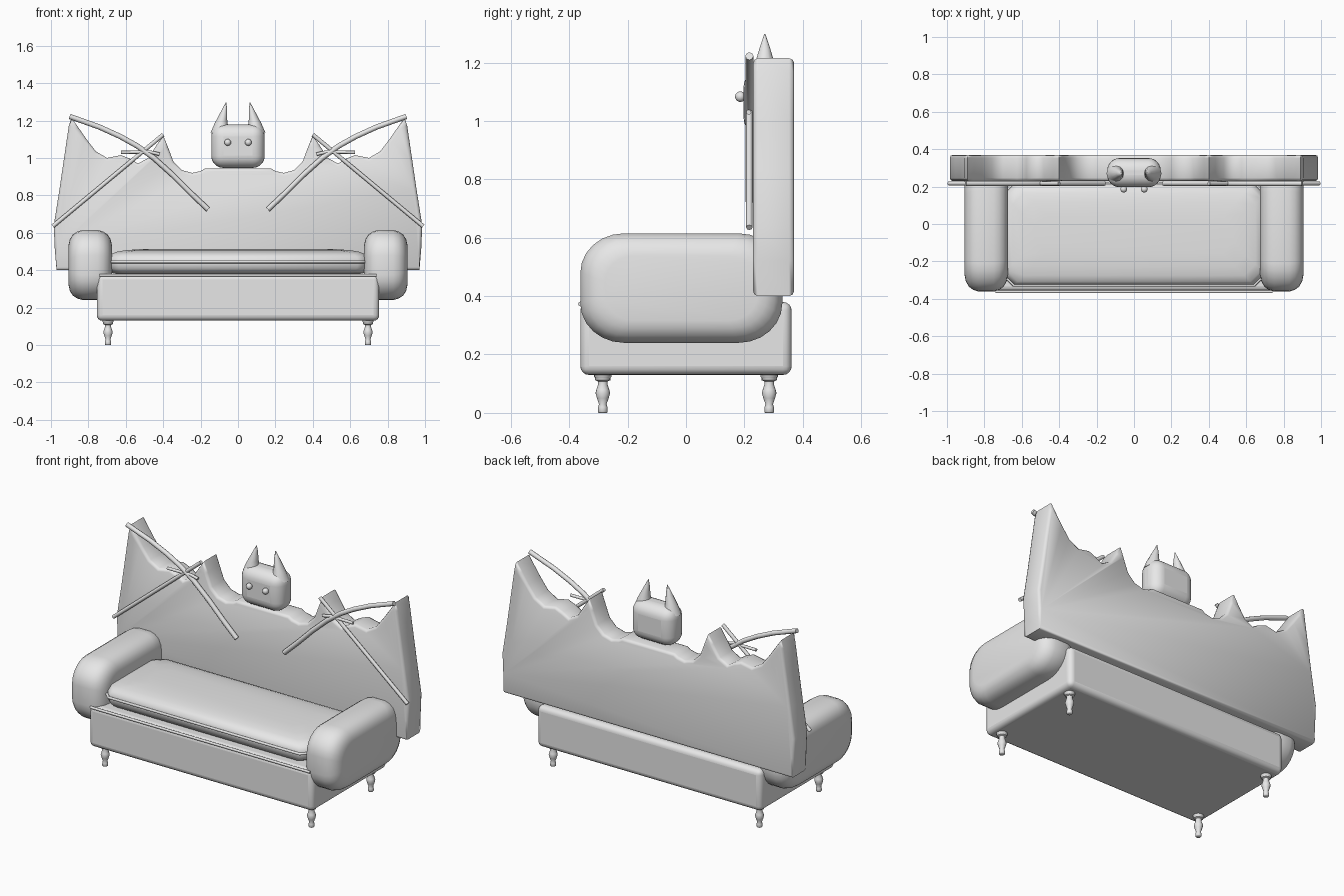
import bpy, bmesh, math
from mathutils import Vector

if "Cube" in bpy.data.objects:
    bpy.data.objects.remove(bpy.data.objects["Cube"])

grey = bpy.data.materials.new("plain_grey")
grey.diffuse_color = (0.8, 0.8, 0.8, 1)
grey.use_nodes = True
grey.node_tree.nodes["Principled BSDF"].inputs["Base Color"].default_value = grey.diffuse_color


def add(name, bm, angle=60):
    bmesh.ops.recalc_face_normals(bm, faces=bm.faces)
    me = bpy.data.meshes.new(name)
    bm.to_mesh(me)
    bm.free()
    ob = bpy.data.objects.new(name, me)
    bpy.context.collection.objects.link(ob)
    me.materials.append(grey)
    bpy.ops.object.select_all(action='DESELECT')
    bpy.context.view_layer.objects.active = ob
    ob.select_set(True)
    bpy.ops.object.shade_smooth_by_angle(angle=math.radians(angle))
    return ob


def bevel(ob, width, segments):
    m = ob.modifiers.new("rounding", 'BEVEL')
    m.width, m.segments, m.limit_method = width, segments, 'ANGLE'
    m.angle_limit = math.radians(40)
    return ob


def box(name, lo, hi, width=0, segments=4):
    bm = bmesh.new()
    bmesh.ops.create_cube(bm, size=1)
    for v in bm.verts:
        v.co = [(a + b) / 2 + c * (b - a) for a, b, c in zip(lo, hi, v.co)]
    ob = add(name, bm)
    return bevel(ob, width, segments) if width else ob


def loft(bm, rings):
    loops = [[bm.verts.new(p) for p in r] for r in rings]
    n = len(loops[0])
    for a, b in zip(loops, loops[1:]):
        for i in range(n):
            bm.faces.new((a[i], a[(i + 1) % n], b[(i + 1) % n], b[i]))
    bm.faces.new(loops[0])
    bm.faces.new(loops[-1])


def tube(name, pts, radius, cyclic=False):
    cu = bpy.data.curves.new(name, 'CURVE')
    cu.dimensions, cu.bevel_depth, cu.bevel_resolution = '3D', radius, 2
    cu.use_fill_caps = True
    sp = cu.splines.new('POLY')
    sp.points.add(len(pts) - 1)
    for p, co in zip(sp.points, pts):
        p.co = (*co, 1)
    sp.use_cyclic_u = cyclic
    sp.use_smooth = True
    cu.materials.append(grey)
    ob = bpy.data.objects.new(name, cu)
    bpy.context.collection.objects.link(ob)


# Base and its front piping
box("base", (-.755, -.362, .13), (.755, .362, .38), .03)
tube("base_piping", [(-.74, -.362, .373), (.74, -.362, .373)], .008)


# Seat cushion: chamfered rectangle lofted through puffed rings
def octagon(inset, z):
    x, y0, y1, c = .70 - inset, -.325 + inset, .215 - inset, .06
    return [(x, y0 + c, z), (x, y1 - c, z), (x - c, y1, z), (-x + c, y1, z),
            (-x, y1 - c, z), (-x, y0 + c, z), (-x + c, y0, z), (x - c, y0, z)]


bm = bmesh.new()
loft(bm, [octagon(i, z) for i, z in ((.06, .375), (.02, .39), (.004, .41), (0, .44),
     (.003, .465), (.018, .485), (.05, .498), (.10, .507), (.17, .512))])
add("seat_cushion", bm)
tube("cushion_piping", octagon(-.003, .445), .008, True)
tube("cushion_lower_piping", octagon(.03, .39), .007, True)

# Back panel: wing outline for one half, mirrored to the other
half = [(.12, .945), (.175, .945), (.20, .93), (.245, .92), (.30, .935), (.345, .98),
        (.375, 1.06), (.40, 1.12), (.435, 1.07), (.48, 1.0), (.535, .97), (.575, .995),
        (.625, 1.015), (.70, 1.0), (.76, 1.035), (.81, 1.10), (.855, 1.165), (.89, 1.215),
        (.905, 1.17), (.93, 1.0), (.955, .83), (.985, .64), (.98, .52), (.97, .40)]
outline = half + [(-x, z) for x, z in reversed(half)]
bm = bmesh.new()


def inward(d):
    # Shift each outline point towards the panel along its averaged normal
    out, n = [], len(outline)
    for i, (x, z) in enumerate(outline):
        a, b = Vector(outline[i - 1]), Vector(outline[(i + 1) % n])
        t = (b - a).normalized()
        out.append((x + t.y * d, z - t.x * d))
    return out


loft(bm, [[(x, y, z) for x, z in inward(d)] for d, y in
          ((.016, .23), (.005, .235), (0, .247), (0, .353), (.005, .365), (.016, .37))])
add("winged_back", bm, 75)

# Head
box("head", (-.143, .197, .947), (.143, .352, 1.18), .065, 6)

# Turned leg profile: radius, height
leg = [(.014, 0), (.017, .004), (.016, .02), (.013, .03), (.02, .05), (.025, .068),
       (.022, .08), (.016, .098), (.017, .108), (.026, .112), (.026, .12), (.03, .124), (.03, .135)]

for s, side in ((1, "right"), (-1, "left")):
    # Padded arm
    bm = bmesh.new()
    rings = []
    prof = [(0, .085), (.006, .055), (.022, .027), (.045, .01), (.075, 0)]
    prof = [(.675 + dx, i) for dx, i in prof] + [(.905 - dx, i) for dx, i in reversed(prof)]
    for x, inset in prof:
        ring = []
        for cy, cz, a0 in ((.33, .615, 0), (-.362, .615, 90), (-.362, .24, 180), (.33, .24, 270)):
            sy, sz = (1 if cy > 0 else -1), (1 if cz > .5 else -1)
            r = .15 - inset * .6
            for k in range(7):
                a = math.radians(a0 + k * 15)
                ring.append((s * x, cy - sy * (inset + r) + r * math.cos(a),
                             cz - sz * (inset + r) * .9 + r * .9 * math.sin(a)))
        rings.append(ring)
    loft(bm, rings)
    add(side + "_arm", bm)

    # Wing bones in front of the back
    arc = [(.16, .725), (.25, .81), (.35, .91), (.45, 1.0), (.54, 1.065),
           (.63, 1.115), (.74, 1.165), (.90, 1.222)]
    tube(side + "_long_bone", [(s * x, .217, z) for x, z in arc], .014)
    tube(side + "_cross_bone", [(s * .40, .217, 1.125), (s * .99, .217, .635)], .011)
    tube(side + "_short_bone", [(s * .42, .215, 1.02), (s * .47, .215, 1.032),
                                (s * .625, .215, 1.03)], .009)

    # Ear: leaning cone
    bm = bmesh.new()
    loft(bm, [[(s * (cx + r * math.cos(a)), .27 + r * math.sin(a), z - .35 * r * math.cos(a))
               for a in [k * math.tau / 12 for k in range(12)]]
              for r, cx, z in ((.047, .10, 1.15), (.034, .092, 1.195), (.018, .076, 1.25), (.002, .064, 1.297))])
    add(side + "_ear", bm)

    # Eye
    bm = bmesh.new()
    bmesh.ops.create_uvsphere(bm, u_segments=16, v_segments=10, radius=.018)
    bmesh.ops.translate(bm, verts=bm.verts, vec=(s * .055, .186, 1.083))
    add(side + "_eye", bm)

    # Front and back legs
    for y, end in ((-.285, "front"), (.285, "back")):
        bm = bmesh.new()
        loft(bm, [[(s * .695 + r * math.cos(k * math.tau / 16), y + r * math.sin(k * math.tau / 16), z)
                   for k in range(16)] for r, z in leg])
        add(f"{side}_{end}_leg", bm)
